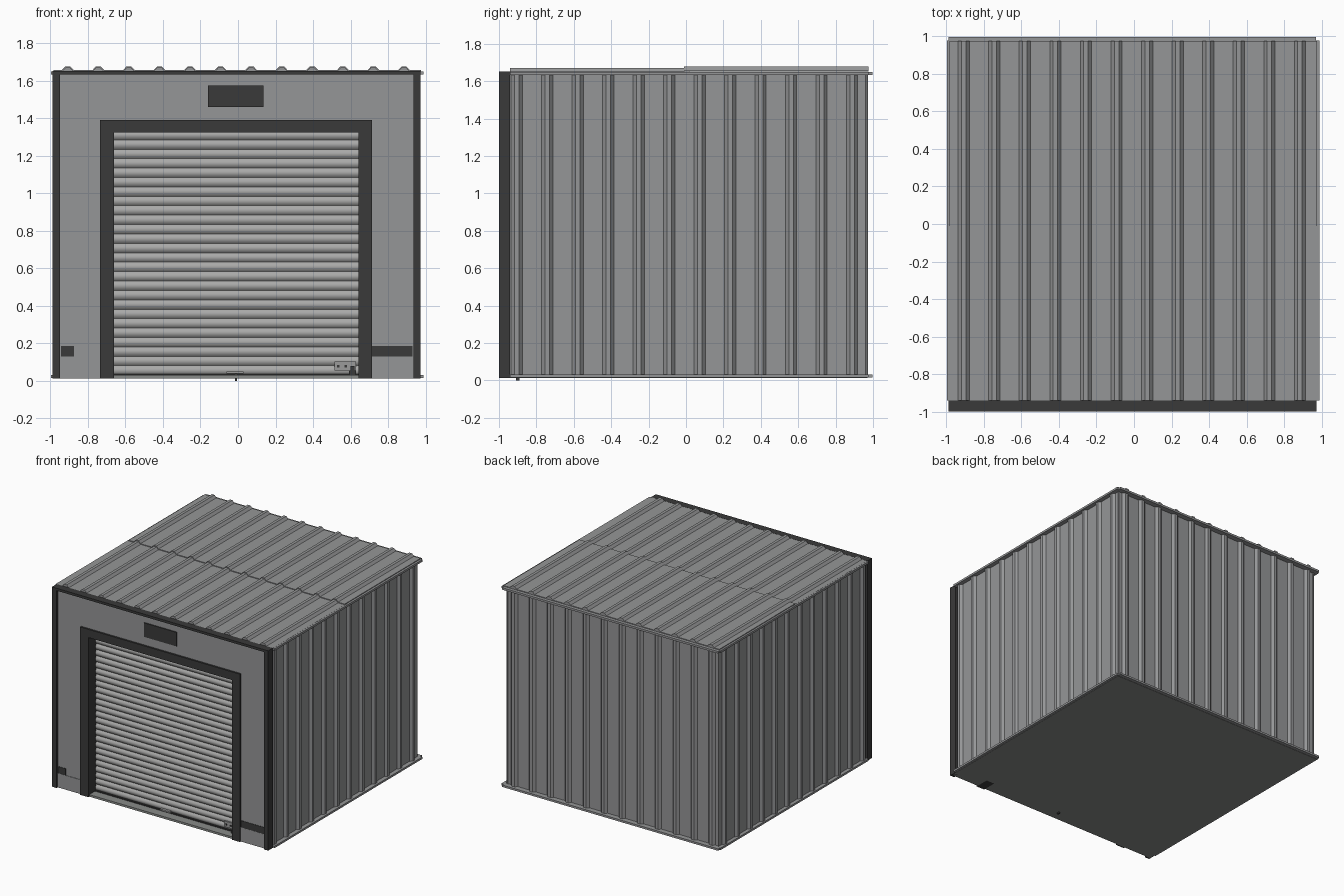
import bpy, bmesh, math
from mathutils import Vector

cube = bpy.data.objects.get("Cube")
if cube:
    bpy.data.objects.remove(cube, do_unlink=True)


def material(name, r, g, b):
    m = bpy.data.materials.new(name)
    m.use_nodes = True
    m.diffuse_color = (r, g, b, 1)
    m.node_tree.nodes["Principled BSDF"].inputs["Base Color"].default_value = (r, g, b, 1)
    return m


WALL = material("wall grey", 0.30, 0.305, 0.31)
DOOR = material("door light grey", 0.40, 0.40, 0.395)
DARK = material("trim charcoal", 0.042, 0.042, 0.042)
FLOOR = material("floor concrete", 0.25, 0.26, 0.25)
METAL = material("latch metal", 0.33, 0.33, 0.33)


def finish(name, bm, mat):
    bmesh.ops.recalc_face_normals(bm, faces=bm.faces)
    mesh = bpy.data.meshes.new(name)
    bm.to_mesh(mesh)
    bm.free()
    mesh.materials.append(mat)
    ob = bpy.data.objects.new(name, mesh)
    bpy.context.collection.objects.link(ob)
    return ob


def box(name, x, y, z, mat):
    """Box between the (low, high) pairs given for each axis."""
    bm = bmesh.new()
    bmesh.ops.create_cube(bm, size=1)
    for v in bm.verts:
        v.co = Vector([sum(r) / 2 + c * (r[1] - r[0]) for c, r in zip(v.co, (x, y, z))])
    return finish(name, bm, mat)


def prism(name, profile, place, low, high, mat):
    """Closed outline swept from low to high; place maps (u, h, sweep) to space."""
    bm = bmesh.new()
    a, b = [[bm.verts.new(place(u, h, s)) for u, h in profile] for s in (low, high)]
    bm.faces.new(a)
    bm.faces.new(b)
    for i in range(len(a)):
        j = (i + 1) % len(a)
        bm.faces.new((a[i], a[j], b[j], b[i]))
    return finish(name, bm, mat)


def ribbed(start, end, first, count=12, pitch=0.163, height=0.019):
    """Outline of a thin sheet with trapezoid ribs."""
    pts = [(start, 0)]
    for i in range(count):
        c = first + i * pitch
        pts += [(c - 0.03, 0), (c - 0.012, height), (c + 0.012, height), (c + 0.03, 0)]
    return pts + [(end, 0), (end, -0.006), (start, -0.006)]


# Floor slab
box("floor_slab", (-0.985, 0.97), (-0.985, 0.97), (0.013, 0.03), FLOOR)

# Ribbed walls
side = ribbed(-0.945, 0.96, -0.905)
prism("left_wall", side, lambda u, h, s: (0.955 + h, u, s), 0.025, 1.635, WALL)
prism("right_wall", side, lambda u, h, s: (-0.968 - h, u, s), 0.025, 1.635, WALL)
prism("back_wall", ribbed(-0.97, 0.957, -0.905),
      lambda u, h, s: (u, 0.955 + h, s), 0.025, 1.635, WALL)

# Ribbed roof in two overlapping sheets
roof = ribbed(-0.985, 0.975, -0.908)
for name, y0, y1, z in (("front_roof", -0.94, 0.02, 1.651), ("back_roof", -0.01, 0.975, 1.658)):
    prism(name, roof, lambda u, h, s: (u, s, z + h), y0, y1, WALL)

# Rails along the wall tops and feet
for level, z in (("bottom", (0.015, 0.031)), ("top", (1.633, 1.65))):
    box(level + "_left_rail", (0.94, 0.99), (-0.94, 0.978), z, WALL)
    box(level + "_right_rail", (-0.998, -0.95), (-0.94, 0.978), z, WALL)
    box(level + "_back_rail", (-0.99, 0.97), (0.94, 0.998), z, WALL)

# Front panels around the opening
box("front_panel_right", (-0.955, -0.72), (-0.982, -0.94), (0.015, 1.64), WALL)
box("front_panel_left", (0.70, 0.945), (-0.982, -0.94), (0.015, 1.64), WALL)
box("front_lintel", (-0.73, 0.715), (-0.982, -0.94), (1.38, 1.64), WALL)

# Lower kick plates and the dark strips above them
for name, x, strip in (("right", (-0.948, -0.73), (-0.945, -0.875)),
                       ("left", (0.715, 0.935), (0.715, 0.93))):
    box("kick_plate_" + name, x, (-0.986, -0.982), (0.015, 0.13), WALL)
    box("dark_strip_" + name, strip, (-0.985, -0.982), (0.13, 0.185), DARK)

# Corner posts and top trim
box("corner_post_right", (-0.988, -0.948), (-1.0, -0.94), (0.013, 1.65), DARK)
box("corner_post_left", (0.935, 0.974), (-1.0, -0.94), (0.013, 1.65), DARK)
box("top_trim", (-0.988, 0.974), (-1.0, -0.94), (1.632, 1.652), DARK)

# Door frame
box("door_jamb_right", (-0.735, -0.66), (-0.997, -0.88), (0.013, 1.39), DARK)
box("door_jamb_left", (0.642, 0.715), (-0.997, -0.88), (0.013, 1.39), DARK)
box("door_header", (-0.735, 0.715), (-0.997, -0.88), (1.323, 1.39), DARK)

# Roller door with rounded slats
slats, steps = 26, 8
bottom, top = 0.03, 1.335
curtain = []
for i in range(slats * steps + 1):
    t = i / steps
    curtain.append((bottom + (top - bottom) * t / slats,
                    0.013 * abs(math.sin(math.pi * t)) ** 0.8))
curtain += [(top, -0.01), (bottom, -0.01)]
door = prism("roller_door", curtain, lambda u, h, s: (s, -0.892 - h, u), -0.665, 0.648, DOOR)
door.data.shade_smooth()
door.data.set_sharp_from_angle(angle=math.radians(50))
box("door_bottom_bar", (-0.66, 0.643), (-0.912, -0.88), (0.016, 0.036), DARK)

# Sign plate
box("sign_plate", (-0.16, 0.135), (-0.99, -0.982), (1.46, 1.575), DARK)

# Door handle and pull
box("door_handle", (-0.06, 0.03), (-0.925, -0.90), (0.038, 0.05), METAL)
box("handle_pull", (-0.017, -0.005), (-0.91, -0.89), (0.0, 0.04), DARK)

# Latch plate, bolts and padlock
box("latch_plate", (0.515, 0.63), (-0.915, -0.90), (0.055, 0.102), METAL)
for i, x in enumerate((0.535, 0.575)):
    box("latch_bolt_%d" % (i + 1), (x - 0.006, x + 0.006), (-0.92, -0.915), (0.072, 0.084), DARK)
box("padlock_body", (0.592, 0.628), (-0.935, -0.91), (0.022, 0.055), DARK)
box("padlock_shackle", (0.60, 0.62), (-0.928, -0.914), (0.055, 0.078), DARK)
